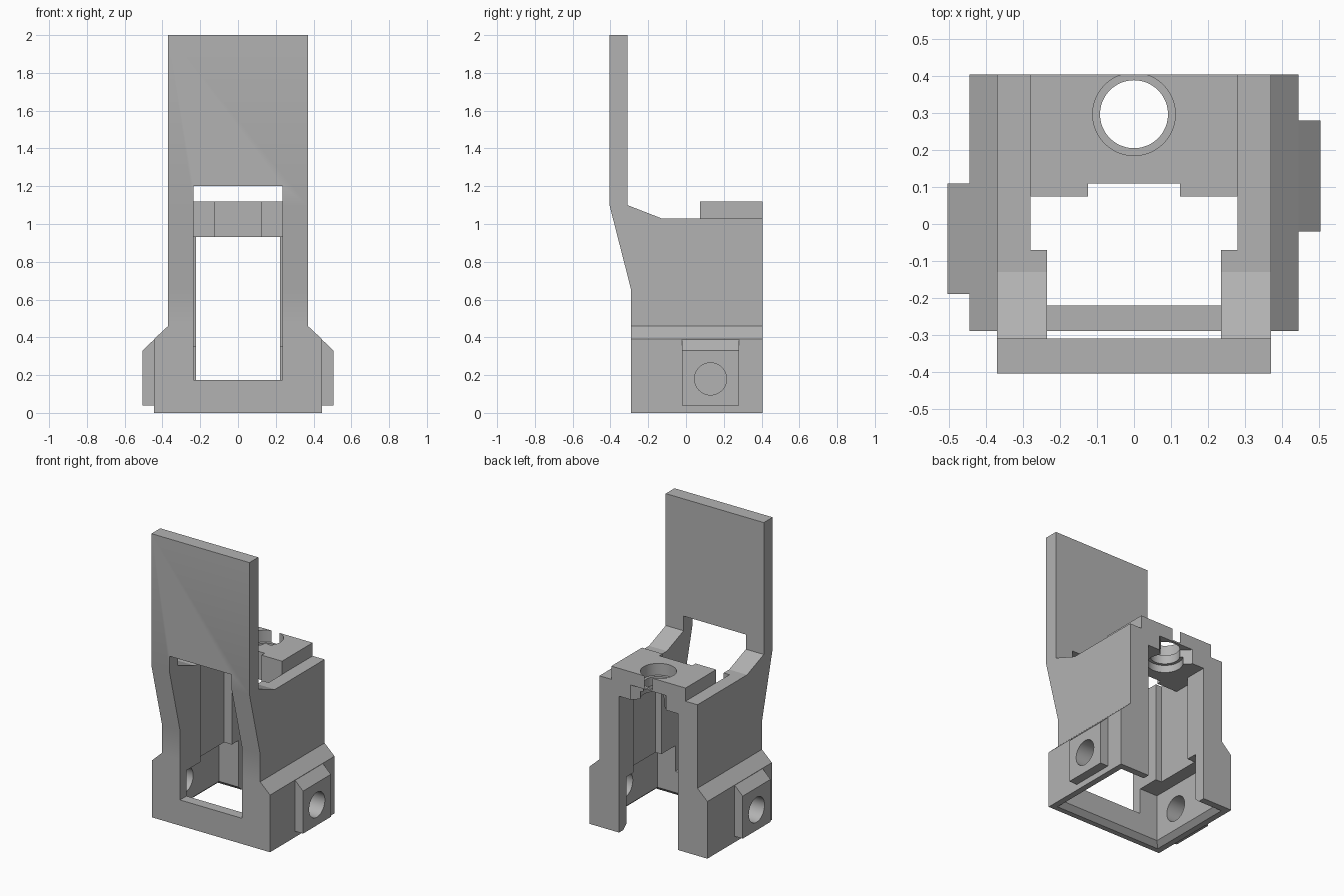
import bpy, bmesh, math
from mathutils import Matrix

cube = bpy.data.objects.get("Cube")
if cube:
    bpy.data.objects.remove(cube, do_unlink=True)

grey = bpy.data.materials.new("plain_grey")
grey.use_nodes = True
grey.diffuse_color = (0.45, 0.45, 0.45, 1)
grey.node_tree.nodes["Principled BSDF"].inputs["Base Color"].default_value = (0.45, 0.45, 0.45, 1)


def finish(name, bm):
    bmesh.ops.recalc_face_normals(bm, faces=bm.faces)
    mesh = bpy.data.meshes.new(name)
    bm.to_mesh(mesh)
    bm.free()
    mesh.materials.append(grey)
    ob = bpy.data.objects.new(name, mesh)
    bpy.context.collection.objects.link(ob)
    return ob


def prism(name, profile, lo, hi, axis):
    """Extrude a 2D profile along x (y,z), y (x,z) or z (x,y)."""
    place = {"x": lambda a, b, t: (t, a, b),
             "y": lambda a, b, t: (a, t, b),
             "z": lambda a, b, t: (a, b, t)}[axis]
    bm = bmesh.new()
    rings = [[bm.verts.new(place(a, b, t)) for a, b in profile] for t in (lo, hi)]
    bm.faces.new(rings[0])
    bm.faces.new(rings[1])
    n = len(profile)
    for i in range(n):
        j = (i + 1) % n
        bm.faces.new((rings[0][i], rings[0][j], rings[1][j], rings[1][i]))
    return finish(name, bm)


def box(name, x, y, z):
    return prism(name, [(x[0], y[0]), (x[1], y[0]), (x[1], y[1]), (x[0], y[1])], z[0], z[1], "z")


def cylinder(name, radius, depth, centre, along_x=False):
    bm = bmesh.new()
    turn = Matrix.Rotation(math.pi / 2, 4, "Y") if along_x else Matrix()
    bmesh.ops.create_cone(bm, cap_ends=True, segments=48, radius1=radius, radius2=radius,
                          depth=depth, matrix=Matrix.Translation(centre) @ turn)
    return finish(name, bm)


def combine(target, tool, operation):
    mod = target.modifiers.new(operation.title(), "BOOLEAN")
    mod.operation = operation
    mod.solver = "EXACT"
    mod.object = tool
    bpy.context.view_layer.objects.active = target
    bpy.ops.object.modifier_apply(modifier=mod.name)
    bpy.data.objects.remove(tool, do_unlink=True)


# Tall plate and upper housing
body = prism("bracket_body", [(-0.29, 0), (0.405, 0), (0.405, 1.03), (-0.13, 1.03), (-0.31, 1.1),
                              (-0.31, 2), (-0.405, 2), (-0.405, 1.1), (-0.29, 0.65)],
             -0.37, 0.37, "x")

# Wider lower skirt, screw bosses and top clamp block
skirt = [(0.445, 0), (0.445, 0.39), (0.37, 0.46)]
solids = [prism("skirt", skirt + [(-x, z) for x, z in reversed(skirt)], -0.29, 0.405, "y")]
screws = [(1, 0.13), (-1, -0.04)]
for side, y in screws:
    boss = [(0.3, 0.04), (0.505, 0.04), (0.505, 0.33), (0.37, 0.46), (0.3, 0.46)]
    solids.append(prism("boss", [(side * x, z) for x, z in boss], y - 0.15, y + 0.15, "y"))
solids.append(box("clamp_block", (-0.28, 0.28), (0.075, 0.405), (0.98, 1.12)))
for solid in solids:
    combine(body, solid, "UNION")

# Front window, stepped cavity and back opening
cutters = [
    box("front_window", (-0.235, 0.235), (-0.5, -0.06), (0.175, 1.2)),
    box("lower_cavity", (-0.37, 0.37), (-0.22, 0.325), (-0.1, 0.35)),
    box("upper_cavity", (-0.28, 0.28), (-0.07, 0.25), (0.3, 0.93)),
    box("top_opening", (-0.28, 0.28), (-0.07, 0.075), (0.9, 1.3)),
    box("back_opening", (-0.222, 0.222), (0.2, 0.5), (-0.1, 0.93)),
    box("clamp_notch", (-0.125, 0.125), (0.05, 0.11), (0.9, 1.3)),
]

# Bevelled rim round the open underside
rim = box("underside_rim", (-0.415, 0.415), (-0.265, 0.37), (-0.01, 0.04))
for v in rim.data.vertices:
    if v.co.z > 0:
        v.co.x *= 0.36 / 0.415
        v.co.y += 0.055 if v.co.y < 0 else -0.055
cutters.append(rim)

# Stepped round socket with a slot to the back
cutters += [
    cylinder("socket_top", 0.112, 0.3, (0, 0.297, 1.19)),
    cylinder("socket_neck", 0.092, 0.4, (0, 0.297, 1.03)),
    cylinder("socket_bottom", 0.112, 0.1, (0, 0.297, 0.93)),
    prism("socket_slot", [(-0.077, 0.3), (0.077, 0.3), (0.077, 0.35), (0.15, 0.42),
                          (-0.15, 0.42), (-0.077, 0.35)], 0.9, 1.03, "z"),
]

# Screw holes through the side walls
for side, y in screws:
    cutters.append(cylinder("screw_hole", 0.085, 0.36, (side * 0.44, y, 0.18), True))

for cutter in cutters:
    combine(body, cutter, "DIFFERENCE")

# Smooth round holes, sharp edges elsewhere
for ob in bpy.context.selected_objects:
    ob.select_set(False)
body.select_set(True)
bpy.context.view_layer.objects.active = body
bpy.ops.object.shade_smooth_by_angle(angle=math.radians(20))
